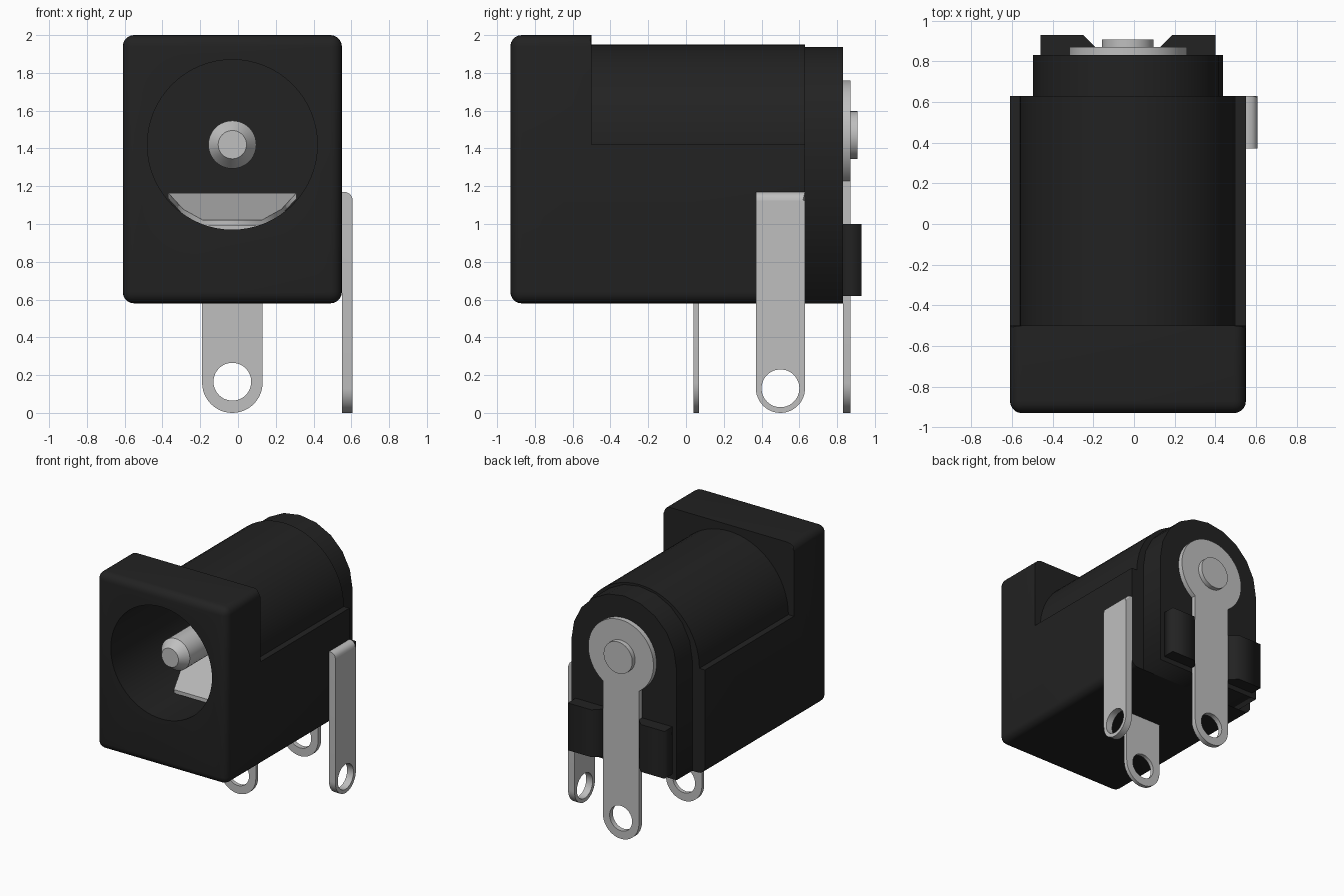
import bpy, bmesh, math
from mathutils import Vector

if "Cube" in bpy.data.objects:
    bpy.data.objects.remove(bpy.data.objects["Cube"])

CX = -0.03                       # centre line of the socket
FRONT = (math.pi / 2, 0, 0)      # outline in x, z
SIDE = (math.pi / 2, 0, math.pi / 2)  # outline in y, z


def material(name, rgb):
    m = bpy.data.materials.new(name)
    m.use_nodes = True
    col = (*rgb, 1)
    m.diffuse_color = col
    m.node_tree.nodes["Principled BSDF"].inputs["Base Color"].default_value = col
    return m


black = material("black plastic", (0.016, 0.016, 0.016))
metal = material("grey metal", (0.52, 0.52, 0.52))


def arc(cx, cy, r, a0, a1, n):
    return [(cx + r * math.cos(math.radians(a0 + (a1 - a0) * i / n)),
             cy + r * math.sin(math.radians(a0 + (a1 - a0) * i / n))) for i in range(n + 1)]


def ring(cx, cy, r, n=48):
    return arc(cx, cy, r, 0, 360, n)[:-1]


def activate(ob):
    bpy.ops.object.select_all(action='DESELECT')
    ob.select_set(True)
    bpy.context.view_layer.objects.active = ob


def smooth(ob, angle=20):
    activate(ob)
    bpy.ops.object.shade_smooth_by_angle(angle=math.radians(angle))


def extrude(name, outlines, lo, hi, mat, rot=FRONT, x=0, smoothed=True):
    """Fill outlines (later ones are holes) and extrude from lo to hi."""
    cu = bpy.data.curves.new(name, 'CURVE')
    cu.dimensions, cu.fill_mode, cu.extrude = '2D', 'BOTH', (hi - lo) / 2
    for pts in outlines:
        sp = cu.splines.new('POLY')
        sp.points.add(len(pts) - 1)
        for p, (u, v) in zip(sp.points, pts):
            p.co = (u, v, 0, 1)
        sp.use_cyclic_u = True
    ob = bpy.data.objects.new(name, cu)
    bpy.context.collection.objects.link(ob)
    mid = (lo + hi) / 2
    ob.rotation_euler = rot
    ob.location = {FRONT: (x, mid, 0), SIDE: (mid, 0, 0)}.get(rot, (x, 0, mid))
    activate(ob)
    bpy.ops.object.convert(target='MESH')
    ob = bpy.context.view_layer.objects.active
    ob.name = name
    bpy.ops.object.transform_apply(location=True, rotation=True, scale=True)
    bm = bmesh.new()
    bm.from_mesh(ob.data)
    bmesh.ops.remove_doubles(bm, verts=bm.verts, dist=1e-4)
    bmesh.ops.recalc_face_normals(bm, faces=bm.faces)
    bm.to_mesh(ob.data)
    bm.free()
    ob.data.materials.clear()
    ob.data.materials.append(mat)
    if smoothed:
        smooth(ob)
    return ob


def bevel(ob, test, width, segments):
    bm = bmesh.new()
    bm.from_mesh(ob.data)
    edges = [e for e in bm.edges if len(e.link_faces) == 2 and e.calc_face_angle(0) > 0.5
             and test(e.verts[0].co, e.verts[1].co)]
    bmesh.ops.bevel(bm, geom=edges, offset=width, segments=segments, profile=0.5,
                    affect='EDGES', clamp_overlap=True)
    bm.to_mesh(ob.data)
    bm.free()
    smooth(ob)


def cut(ob, cutter):
    mod = ob.modifiers.new("bore", 'BOOLEAN')
    mod.operation, mod.solver, mod.object = 'DIFFERENCE', 'EXACT', cutter
    activate(ob)
    bpy.ops.object.modifier_apply(modifier=mod.name)
    smooth(ob)


# Housing: front block and lower body with rounded long and front edges
housing = extrude("housing", [[(-0.93, 0.58), (0.63, 0.58), (0.63, 1.42), (-0.5, 1.42),
                               (-0.5, 2.0), (-0.93, 2.0)]], -0.61, 0.55, black, SIDE, smoothed=False)


def rounded(a, b):
    front = a.y < -0.92 and b.y < -0.92
    low = a.z < 0.59 and b.z < 0.59 and abs(a.y - b.y) > 0.1
    high = a.z > 1.99 and b.z > 1.99 and abs(a.y - b.y) > 0.1
    return front or low or high


bevel(housing, rounded, 0.06, 5)

# Round barrel on top of the body
barrel = extrude("barrel", [arc(0, 1.42, 0.53, 0, 180, 32) + [(-0.53, 1.3), (0.53, 1.3)]],
                 -0.6, 0.63, black, x=CX)

# Socket bore through the front
bore = extrude("bore_cutter", [ring(0, 1.42, 0.45, 64)], -1.1, 0.55, black, x=CX)
bore.hide_render = True
for part in (housing, barrel):
    cut(part, bore)
bpy.data.objects.remove(bore)

# Faceted arched rear section and its two tabs
extrude("rear_section", [arc(0, 1.47, 0.467, 0, 180, 10) + [(-0.467, 0.58), (0.467, 0.58)]],
        0.62, 0.83, black, x=CX, smoothed=False)
for name, s in (("left_tab", 1), ("right_tab", -1)):
    extrude(name, [[(s * u, v) for u, v in
                    ((0.43, 0.82), (0.43, 0.93), (0.22, 0.93), (0.16, 0.87), (0.16, 0.82))]],
            0.62, 1.0, black, (0, 0, 0), CX, smoothed=False)


# Solder legs with round ends and holes
def leg(cx, half, top):
    return arc(cx, half, half, 180, 360, 24) + top


a = math.degrees(math.asin(0.16 / 0.29))
extrude("rear_terminal", [leg(0, 0.16, arc(0, 1.47, 0.29, a - 90, 270 - a, 40)),
                          ring(0, 0.165, 0.1)], 0.83, 0.87, metal, x=CX)
extrude("middle_terminal", [leg(0, 0.16, [(0.16, 1.15), (-0.16, 1.15)]),
                            ring(0, 0.165, 0.1)], 0.04, 0.07, metal, x=CX)
side = extrude("side_terminal", [leg(0.5, 0.13, [(0.63, 1.17), (0.37, 1.17)]),
                                 ring(0.5, 0.13, 0.1)], 0.55, 0.607, metal, SIDE)
bevel(side, lambda p, q: min(p.z, q.z) > 1.16 and min(p.x, q.x) > 0.6, 0.045, 5)

# Rivet on the rear terminal
extrude("rivet", [ring(0, 1.47, 0.127)], 0.86, 0.907, metal, x=CX)

# Sloping spring contact in the bore, tilted up towards the back
spring = extrude("spring_contact", [[(-0.155, -0.55), (0.155, -0.55), (0.26, -0.3), (0.34, 0.07),
                                     (-0.34, 0.07), (-0.26, -0.3)]],
                 0.99, 1.02, metal, (0, 0, 0), CX, smoothed=False)
for v in spring.data.vertices:
    v.co.z += (v.co.y + 0.55) * 0.145 / 0.62

# Centre pin with a tapered tip
profile = [(0.0, -0.82), (0.075, -0.82), (0.127, -0.75), (0.127, 0.6), (0.0, 0.6)]
bm = bmesh.new()
vs = [bm.verts.new((CX + r, y, 1.42)) for r, y in profile]
es = [bm.edges.new(pair) for pair in zip(vs, vs[1:])]
bmesh.ops.spin(bm, geom=vs + es, cent=(CX, 0, 1.42), axis=Vector((0, 1, 0)),
               angle=2 * math.pi, steps=40)
bmesh.ops.remove_doubles(bm, verts=bm.verts, dist=1e-4)
bmesh.ops.recalc_face_normals(bm, faces=bm.faces)
mesh = bpy.data.meshes.new("centre_pin")
bm.to_mesh(mesh)
bm.free()
mesh.materials.append(metal)
pin = bpy.data.objects.new("centre_pin", mesh)
bpy.context.collection.objects.link(pin)
smooth(pin)
